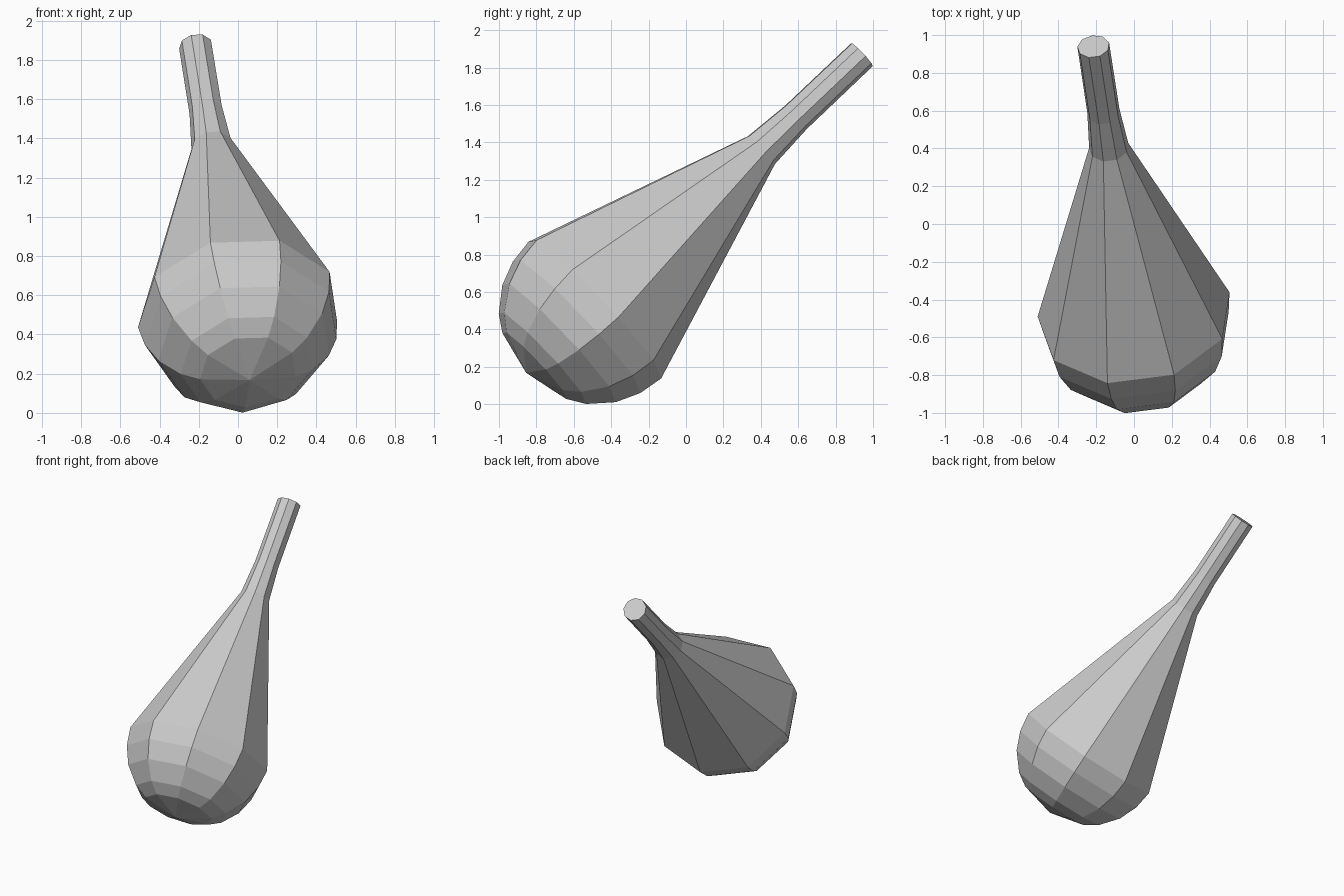
import bpy, bmesh, math
from mathutils import Vector

if "Cube" in bpy.data.objects:
    bpy.data.objects.remove(bpy.data.objects["Cube"])

SIDES = 9
# Tilted axis from the round bottom pole to the centre of the stem cap
pole = Vector((0.06, -0.855, 0.168))
cap = Vector((-0.215, 0.94, 1.87))
axis = (cap - pole).normalized()

# Frame across the axis; a flat side faces the upper front
u = Vector((0.06, -0.64, 0.74))
u = (u - axis * u.dot(axis)).normalized()
v = axis.cross(u)

# Profile: (distance along axis, radius) - bulb, cone, neck, stem
profile = [(0.062, 0.25), (0.122, 0.343), (0.245, 0.445), (0.375, 0.50),
           (0.51, 0.52), (1.745, 0.106), (2.00, 0.087),
           ((cap - pole).length, 0.086)]

bm = bmesh.new()
rings = []
for d, r in profile:
    ring = []
    for i in range(SIDES):
        a = math.tau * (i + 0.5) / SIDES
        ring.append(bm.verts.new(pole + axis * d + (u * math.cos(a) + v * math.sin(a)) * r))
    rings.append(ring)

# Bottom fan, side bands and flat stem cap
tip = bm.verts.new(pole)
for i in range(SIDES):
    j = (i + 1) % SIDES
    bm.faces.new((tip, rings[0][j], rings[0][i]))
    for lo, hi in zip(rings, rings[1:]):
        bm.faces.new((lo[i], lo[j], hi[j], hi[i]))
bm.faces.new(rings[-1])
bmesh.ops.recalc_face_normals(bm, faces=bm.faces)

mesh = bpy.data.meshes.new("tilted_bulb")
bm.to_mesh(mesh)
bm.free()
bulb = bpy.data.objects.new("tilted_bulb", mesh)
bpy.context.collection.objects.link(bulb)
